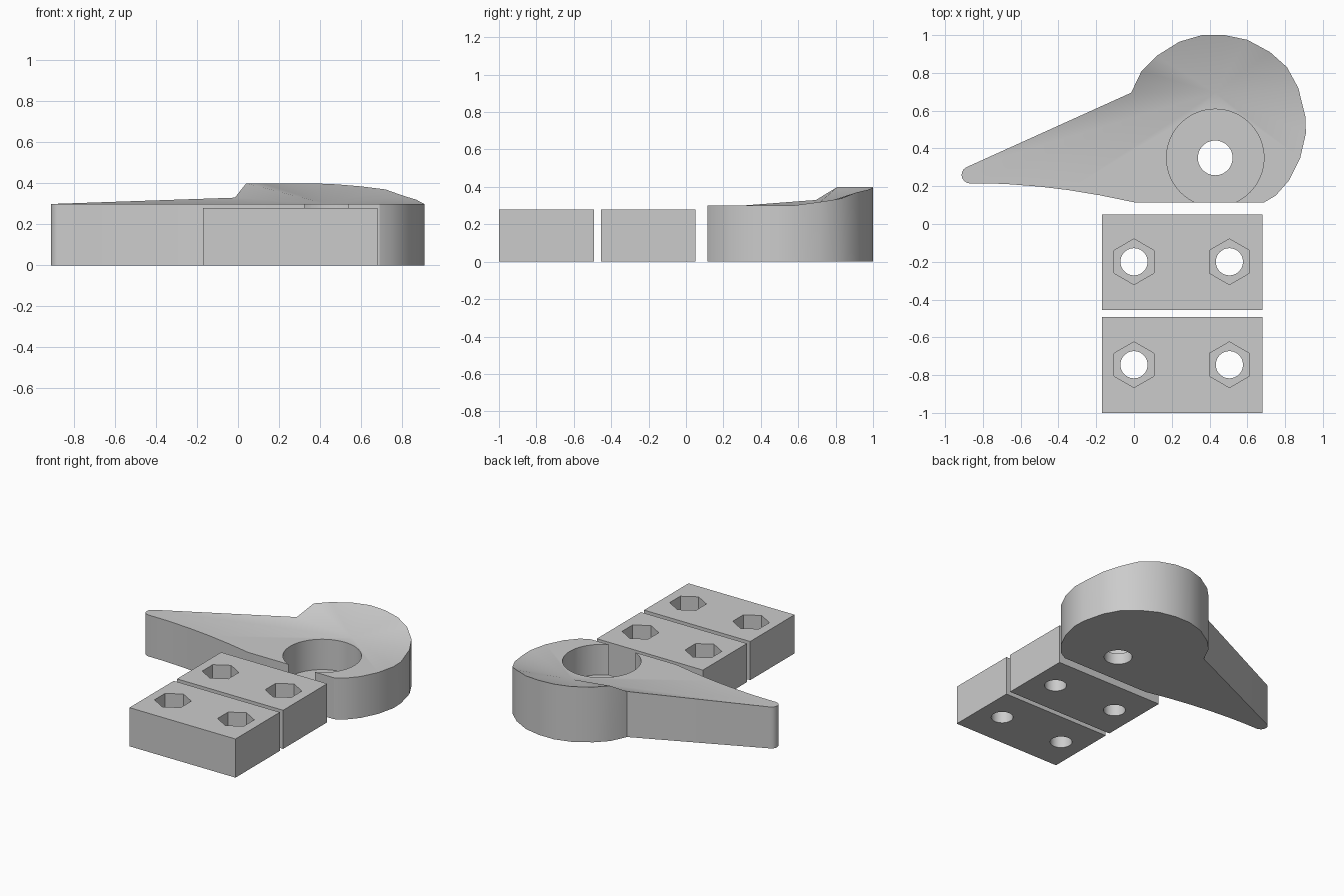
import bpy, bmesh, math

cube = bpy.data.objects.get("Cube")
if cube:
    bpy.data.objects.remove(cube, do_unlink=True)

grey = bpy.data.materials.new("plain grey")
grey.use_nodes = True
COLOUR = (0.6, 0.6, 0.6, 1)
grey.diffuse_color = COLOUR
grey.node_tree.nodes["Principled BSDF"].inputs["Base Color"].default_value = COLOUR


def add_object(name, bm):
    bmesh.ops.recalc_face_normals(bm, faces=bm.faces)
    mesh = bpy.data.meshes.new(name)
    bm.to_mesh(mesh)
    bm.free()
    mesh.materials.append(grey)
    ob = bpy.data.objects.new(name, mesh)
    bpy.context.collection.objects.link(ob)
    return ob


def cutter(name, x, y, radius, sides, z0, z1, turn=0):
    """Upright prism used to bore a hole."""
    bm = bmesh.new()
    ring = [bm.verts.new((x + radius * math.cos(turn + math.tau * i / sides),
                          y + radius * math.sin(turn + math.tau * i / sides), z0))
            for i in range(sides)]
    face = bm.faces.new(ring)
    top = bmesh.ops.extrude_face_region(bm, geom=[face])["geom"]
    for v in top:
        if isinstance(v, bmesh.types.BMVert):
            v.co.z = z1
    ob = add_object(name, bm)
    ob.hide_render = True
    return ob


def finish(ob, cutters):
    """Apply the bores, drop the cutters and smooth the round walls."""
    for c in cutters:
        mod = ob.modifiers.new("bore", 'BOOLEAN')
        mod.operation, mod.solver, mod.object = 'DIFFERENCE', 'EXACT', c
    bpy.ops.object.select_all(action='DESELECT')
    bpy.context.view_layer.objects.active = ob
    ob.select_set(True)
    for mod in list(ob.modifiers):
        bpy.ops.object.modifier_apply(modifier=mod.name)
    for c in cutters:
        bpy.data.objects.remove(c, do_unlink=True)
    bpy.ops.object.shade_smooth_by_angle(angle=math.radians(25))


# Lever: outline with a top height at each point, fanned from a low hub point
FLAT = 0.30
tail_underside = [(-0.76, 0.215), (-0.65, 0.21), (-0.5, 0.198), (-0.35, 0.18),
                  (-0.18, 0.152), (0, 0.115), (0.69, 0.115)]
raised_rim = [(0.87, 0.72, 0.32), (0.81, 0.83, 0.338), (0.72, 0.91, 0.37),
              (0.6, 0.975, 0.385), (0.48, 1, 0.395), (0.36, 1, 0.4),
              (0.24, 0.965, 0.4), (0.12, 0.89, 0.4), (0.04, 0.81, 0.4),
              (-0.015, 0.695, 0.33)]
head_side = [(0.75, 0.15), (0.82, 0.23), (0.88, 0.35), (0.91, 0.48), (0.907, 0.57)]
tail_tip = [(-0.868 + 0.045 * math.cos(math.radians(a)),
             0.26 + 0.045 * math.sin(math.radians(a))) for a in range(115, 271, 22)]
outline = ([(x, y, FLAT) for x, y in tail_underside + head_side]
           + raised_rim + [(x, y, FLAT) for x, y in tail_tip])

bm = bmesh.new()
low = [bm.verts.new((x, y, 0)) for x, y, z in outline]
high = [bm.verts.new(p) for p in outline]
hub = bm.verts.new((0.43, 0.695, FLAT))
bm.faces.new(low[::-1])
for i in range(len(outline)):
    j = (i + 1) % len(outline)
    bm.faces.new((low[i], low[j], high[j], high[i]))
    bm.faces.new((high[i], high[j], hub))
lever = add_object("lever", bm)
finish(lever, [cutter("lever_recess_cutter", 0.43, 0.35, 0.258, 64, 0.08, 0.6),
               cutter("lever_hole_cutter", 0.43, 0.35, 0.092, 48, -0.1, 0.6)])

# Two clamp blocks, each with a pair of bolt holes and hexagonal nut pockets
for name, y0, y1, hole_y in (("rear_block", -0.455, 0.05, -0.2),
                             ("front_block", -1, -0.492, -0.745)):
    bm = bmesh.new()
    bmesh.ops.create_cube(bm, size=1)
    for v in bm.verts:
        v.co = (0.255 + v.co.x * 0.85, (y0 + y1) / 2 + v.co.y * (y1 - y0),
                0.14 + v.co.z * 0.28)
    block = add_object(name, bm)
    bores = []
    for x in (0, 0.505):
        bores.append(cutter("nut_pocket_cutter", x, hole_y, 0.121, 6, 0.14, 0.5, math.pi / 6))
        bores.append(cutter("bolt_hole_cutter", x, hole_y, 0.072, 40, -0.1, 0.5))
    finish(block, bores)
